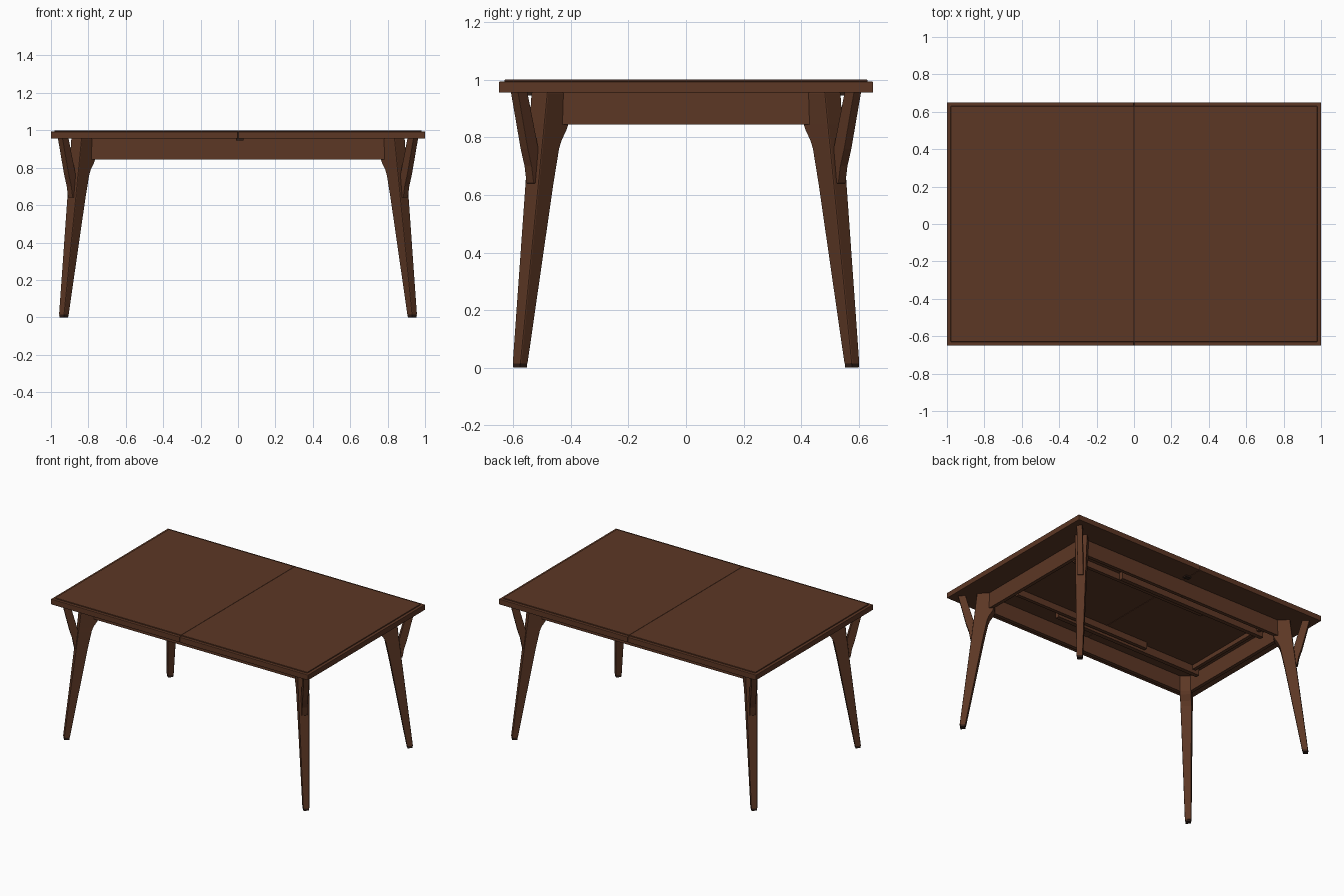
import bpy, bmesh, math
from mathutils import Vector

if "Cube" in bpy.data.objects:
    bpy.data.objects.remove(bpy.data.objects["Cube"])


def material(name, rgb):
    m = bpy.data.materials.new(name)
    m.diffuse_color = (*rgb, 1)
    m.use_nodes = True
    m.node_tree.nodes["Principled BSDF"].inputs["Base Color"].default_value = m.diffuse_color
    return m


WOOD = material("brown wood", (0.107, 0.038, 0.018))
DARK = material("dark metal", (0.03, 0.014, 0.009))


def finish(bm, name, mat, bevel=0.0):
    bmesh.ops.recalc_face_normals(bm, faces=bm.faces)
    me = bpy.data.meshes.new(name)
    bm.to_mesh(me)
    bm.free()
    me.materials.append(mat)
    ob = bpy.data.objects.new(name, me)
    bpy.context.collection.objects.link(ob)
    if bevel:
        b = ob.modifiers.new("soft edges", 'BEVEL')
        b.width = bevel
        b.segments = 2
        b.limit_method = 'ANGLE'
        b.angle_limit = math.radians(40)
    return ob


def box(name, x, y, z, mat=WOOD, bevel=0.0):
    """Box from (min, max) pairs."""
    bm = bmesh.new()
    bmesh.ops.create_cube(bm, size=1)
    for v in bm.verts:
        v.co = [(r[0] + r[1]) / 2 + c * (r[1] - r[0]) for c, r in zip(v.co, (x, y, z))]
    return finish(bm, name, mat, bevel)


R = math.sqrt(0.5)


def diagonal_loft(name, sx, sy, sections, mat=WOOD, bevel=0.0):
    """Loft of rectangles (z, inner, outer, thickness) lying in a corner's diagonal plane."""
    bm = bmesh.new()
    rings = []
    for z, s0, s1, t in sections:
        ring = []
        for s, h in ((s0, -t / 2), (s1, -t / 2), (s1, t / 2), (s0, t / 2)):
            ring.append(bm.verts.new((sx * (0.932 + (s + h) * R), sy * (0.577 + (s - h) * R), z)))
        rings.append(ring)
    for a, b in zip(rings, rings[1:]):
        for i in range(4):
            j = (i + 1) % 4
            bm.faces.new((a[i], a[j], b[j], b[i]))
    bm.faces.new(rings[0])
    bm.faces.new(rings[-1])
    return finish(bm, name, mat, bevel)


LEG = [(0.012, -0.020, 0.018, 0.040), (0.64, -0.135, -0.058, 0.066), (0.76, -0.160, -0.072, 0.071),
       (0.79, -0.172, -0.076, 0.072), (0.825, -0.195, -0.080, 0.074), (0.845, -0.203, -0.082, 0.075),
       (0.957, -0.203, -0.095, 0.080)]
BRACE = [(0.64, -0.10, -0.050, 0.036), (0.70, -0.088, -0.040, 0.036),
         (0.76, -0.074, -0.021, 0.036), (0.957, -0.020, 0.027, 0.036)]
PAD = [(0, -0.017, 0.015, 0.034), (0.013, -0.018, 0.016, 0.036)]

# Splayed legs with fork braces and foot pads
for sx, nx in ((-1, "left"), (1, "right")):
    for sy, ny in ((-1, "front"), (1, "back")):
        tag = f"{ny}_{nx}"
        diagonal_loft(f"{tag}_leg", sx, sy, LEG, bevel=0.005)
        diagonal_loft(f"{tag}_brace", sx, sy, BRACE, bevel=0.002)
        diagonal_loft(f"{tag}_foot_pad", sx, sy, PAD, DARK)

# Two-leaf tabletop: slab plus slightly inset top surface, split at the middle
for s, n in ((-1, "left"), (1, "right")):
    def span(a, b):
        return tuple(sorted((s * a, s * b)))
    box(f"{n}_leaf_slab", span(0.0006, 1), (-0.65, 0.65), (0.955, 0.993), bevel=0.003)
    box(f"{n}_leaf_surface", span(0.0006, 0.98), (-0.63, 0.63), (0.99, 1.0), bevel=0.002)
    # Side apron and inner cleat
    box(f"{n}_side_apron", span(0.812, 0.837), (-0.45, 0.45), (0.845, 0.957))
    box(f"{n}_cleat", span(0.735, 0.76), (-0.36, 0.36), (0.925, 0.957))
    # Long aprons, split at the middle
    for t, m in ((-1, "front"), (1, "back")):
        box(f"{m}_{n}_apron", span(0.001, 0.80), tuple(sorted((t * 0.457, t * 0.482))), (0.845, 0.957))

# Extension slides and leaf latches
for t, m in ((-1, "front"), (1, "back")):
    box(f"{m}_inner_slide", (-0.33, 0.73), tuple(sorted((t * 0.265, t * 0.29))), (0.91, 0.957))
    box(f"{m}_outer_slide", (-0.79, 0.37), tuple(sorted((t * 0.30, t * 0.33))), (0.90, 0.957))
    box(f"{m}_latch", (-0.01, 0.03), tuple(sorted((t * 0.52, t * 0.55))), (0.945, 0.957), DARK)
